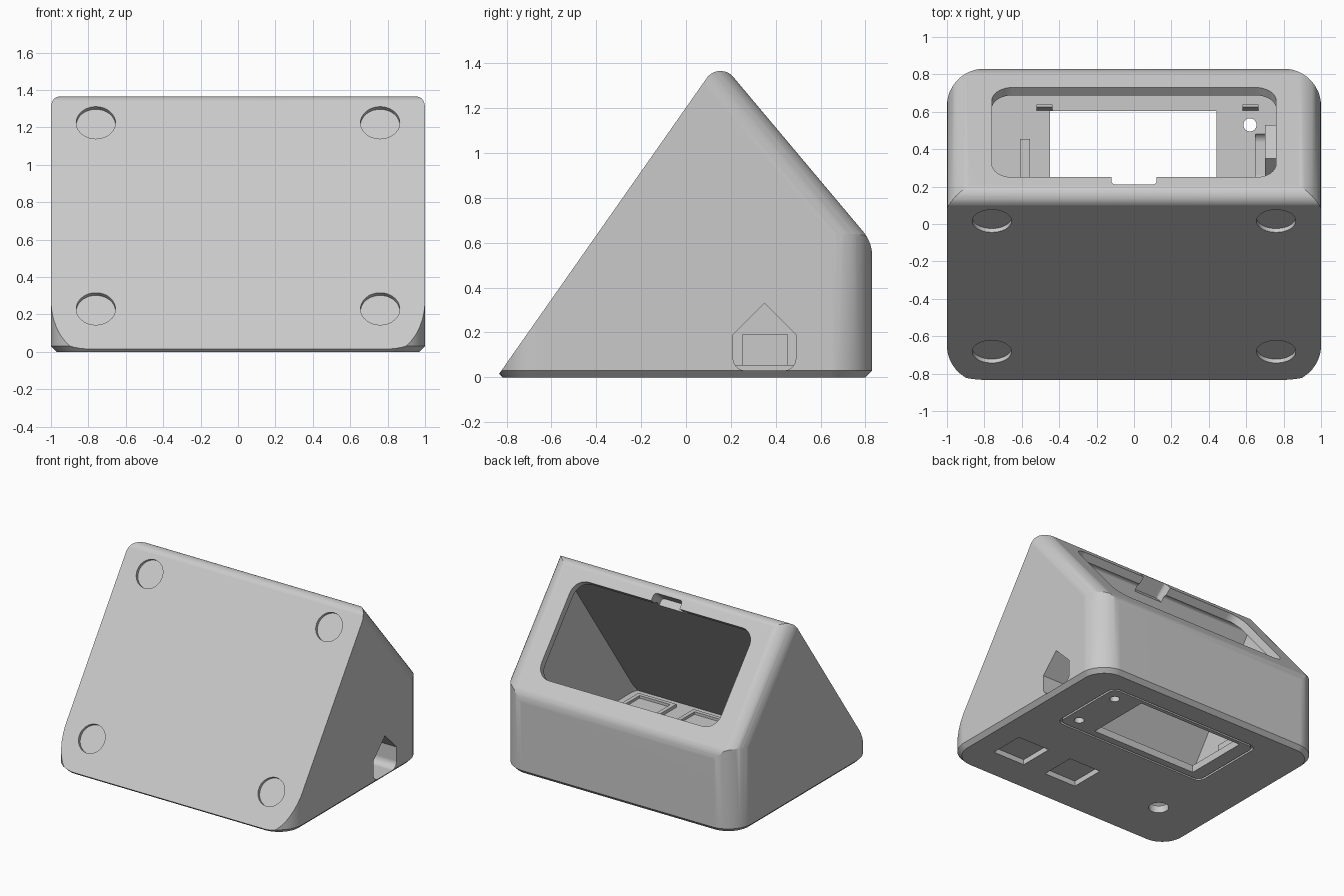
import bpy, bmesh, math
from mathutils import Vector, Matrix

if "Cube" in bpy.data.objects:
    bpy.data.objects.remove(bpy.data.objects["Cube"])

grey = bpy.data.materials.new("matte_grey")
grey.diffuse_color = (0.59, 0.59, 0.59, 1)
grey.use_nodes = True
grey.node_tree.nodes["Principled BSDF"].inputs["Base Color"].default_value = grey.diffuse_color

FRONT = Vector((0, -0.8185, 0.5745))      # normal of the leaning front face
SLOPE = Vector((0, 0.7656, 0.6433))       # normal of the rear slope
BACK, DOWN = Vector((0, 1, 0)), Vector((0, 0, -1))
P_FRONT, P_SLOPE = Vector((0, -0.83, 0.02)), Vector((0, 0.21, 1.34))
Y_FRONT, Y_BACK = -0.847, 0.83


def add(name, bm, helper=False):
    bmesh.ops.recalc_face_normals(bm, faces=bm.faces[:])
    me = bpy.data.meshes.new(name)
    bm.to_mesh(me)
    bm.free()
    me.materials.append(grey)
    ob = bpy.data.objects.new(name, me)
    bpy.context.collection.objects.link(ob)
    ob.hide_render = helper
    return ob


def shell(name, side, front, slope, back, floor, radius, edge_r, apex_r, chamfer, helper=False):
    """Convex wedge trimmed from a block by planes; arguments are inward offsets and radii."""
    bm = bmesh.new()
    bmesh.ops.create_cube(bm, size=6)

    def cut(co, no):
        bmesh.ops.bisect_plane(bm, geom=bm.verts[:] + bm.edges[:] + bm.faces[:], dist=1e-5,
                               plane_co=co, plane_no=no, clear_outer=True)
        if any(e.is_boundary for e in bm.edges):
            bmesh.ops.holes_fill(bm, edges=[e for e in bm.edges if e.is_boundary], sides=0)

    def fillet(a, pa, b, pb, r, steps):
        # cylinder tangent to planes (a, pa) and (b, pb)
        da, db, c = a.dot(pa) - r, b.dot(pb) - r, a.dot(b)
        centre = a * ((da - c * db) / (1 - c * c)) + b * ((db - c * da) / (1 - c * c))
        for i in range(1, steps):
            ang = a.angle(b) * i / steps
            n = (a * math.sin(a.angle(b) - ang) + b * math.sin(ang)).normalized()
            cut(centre + n * r, n)

    pf, ps = P_FRONT - FRONT * front, P_SLOPE - SLOPE * slope
    pb, y0 = Vector((0, Y_BACK - back, 0)), Vector((0, Y_FRONT + back, 0))
    half = 1 - side
    cut(Vector((0, 0, floor)), DOWN)
    for no, co in ((FRONT, pf), (SLOPE, ps), (BACK, pb), (-BACK, y0)):
        cut(co, no)
    sides = [(Vector((s, 0, 0)), Vector((s * half, 0, 0))) for s in (1, -1)]
    for n, p in sides:
        cut(p, n)
    for n, p in sides:
        fillet(n, p, BACK, pb, radius, 10)
        fillet(n, p, -BACK, y0, radius, 10)
        fillet(n, p, SLOPE, ps, edge_r, 10)
    fillet(FRONT, pf, SLOPE, ps, apex_r, 10)
    fillet(SLOPE, ps, BACK, pb, 0.17, 6)
    # chamfer around the foot
    if chamfer:
        for k in range(40):
            a = math.tau * k / 40
            n = Vector((math.cos(a), math.sin(a), 0))
            c = Vector((math.copysign(half - radius, n.x),
                        pb.y - radius if n.y > 0 else y0.y + radius, chamfer))
            cut(c + n * radius, (n + DOWN).normalized())
    return add(name, bm, helper)


def prism(name, pts, depth, m=Matrix(), helper=True):
    """Extrude a 2D outline by depth along local +z, then place it with m."""
    bm = bmesh.new()
    f = bm.faces.new([bm.verts.new((x, y, 0)) for x, y in pts])
    r = bmesh.ops.extrude_face_region(bm, geom=[f])
    bmesh.ops.translate(bm, vec=(0, 0, depth), verts=[v for v in r["geom"] if isinstance(v, bmesh.types.BMVert)])
    bm.transform(m)
    return add(name, bm, helper)


def arc(cx, cy, r, a0, a1, n=8):
    return [(cx + r * math.cos(math.radians(a0 + (a1 - a0) * i / n)),
             cy + r * math.sin(math.radians(a0 + (a1 - a0) * i / n))) for i in range(n + 1)]


def rrect(x0, x1, y0, y1, r=0.0):
    if not r:
        return [(x0, y0), (x1, y0), (x1, y1), (x0, y1)]
    return (arc(x1 - r, y1 - r, r, 0, 90) + arc(x0 + r, y1 - r, r, 90, 180)
            + arc(x0 + r, y0 + r, r, 180, 270) + arc(x1 - r, y0 + r, r, 270, 360))


def circle(x, y, r):
    return arc(x, y, r, 0, 360, 40)[:-1]


def frame(origin, x, y):
    z = x.cross(y)
    return Matrix.Translation(origin) @ Matrix((x, y, z)).transposed().to_4x4()


def carve(target, cutter, keep=False):
    md = target.modifiers.new("cut", "BOOLEAN")
    md.operation, md.solver, md.object = "DIFFERENCE", "EXACT", cutter
    bpy.context.view_layer.objects.active = target
    bpy.ops.object.modifier_apply(modifier=md.name)
    if not keep:
        bpy.data.objects.remove(cutter)


def lift(z):
    return Matrix.Translation((0, 0, z))


X = Vector((1, 0, 0))
body = shell("housing", 0, 0, 0, 0, 0, 0.2, 0.132, 0.075, 0.03)
carve(body, shell("cavity", 0.11, 0.115, 0.055, 0.1, 0.055, 0.15, 0.06, 0.03, 0, True))

# rear window with a finger notch in its upper edge, cut square to the slope
centre = Vector((0, 0.49, P_SLOPE.z - (0.49 - P_SLOPE.y) * SLOPE.y / SLOPE.z))
on_slope = frame(centre - SLOPE * 0.12, X, SLOPE.cross(X))
carve(body, prism("window", rrect(-0.76, 0.76, -0.373, 0.373, 0.11), 0.3, on_slope))
carve(body, prism("notch", rrect(-0.12, 0.12, -0.435, -0.3, 0.025), 0.3, on_slope))

# round pad pockets in the front face
for px in (-0.76, 0.76):
    for pz in (0.23, 1.225):
        p = Vector((px, P_FRONT.y + (pz - P_FRONT.z) * FRONT.z / -FRONT.y, pz))
        carve(body, prism("pad_pocket", circle(0, 0, 0.105), 0.2, frame(p - FRONT * 0.025, X, FRONT.cross(X))))


# gabled cable port through the right wall, with an inner sleeve
def port(g):
    return ([(0.49 + g, 0.19 + 0.4 * g), (0.35, 0.33 + 1.4 * g), (0.21 - g, 0.19 + 0.4 * g)]
            + arc(0.265, 0.085, 0.055 + g, 180, 270) + arc(0.435, 0.085, 0.055 + g, 270, 360))


tunnel = prism("cable_port", port(0), 0.5, frame(Vector((0.65, 0, 0)), BACK, -DOWN))
sleeve = prism("port_sleeve", port(0.04), 0.2, frame(Vector((0.7, 0, 0)), BACK, -DOWN), False)
carve(sleeve, prism("sleeve_trim", rrect(0.6, 1.1, 0, 1), 0.2, lift(-0.15)))
carve(sleeve, tunnel, True)
carve(body, tunnel)

# groove outlining the hatch panel
groove = prism("groove", rrect(-0.57, 0.73, 0.03, 0.65, 0.06), 0.12, lift(-0.1))
carve(groove, prism("groove_core", rrect(-0.555, 0.715, 0.045, 0.635, 0.05), 0.3, lift(-0.2)))
carve(body, groove)

# hatch, screw holes and button hole
carve(body, prism("hatch", rrect(-0.45, 0.44, 0.1, 0.605), 0.3, lift(-0.1)))
for x, y, r in ((0.62, 0.53, 0.035), (0.62, 0.145, 0.035), (-0.585, -0.43, 0.07)):
    carve(body, prism("hole", circle(x, y, r), 0.25, lift(-0.1)))

parts = [body, sleeve]
# square pockets under the floor with shallow trays above
for x in (0.655, 0.19):
    y = -0.44
    carve(body, prism("square_pocket", rrect(x - 0.135, x + 0.135, y - 0.135, y + 0.135), 0.14, lift(-0.1)))
    tray = prism("pocket_tray", rrect(x - 0.16, x + 0.16, y - 0.15, y + 0.15), 0.03, lift(0.05), False)
    carve(tray, prism("tray_recess", rrect(x - 0.13, x + 0.13, y - 0.12, y + 0.12), 0.1, lift(0.06)))
    parts.append(tray)

# inner rib and latch wedges
parts.append(prism("inner_rib", rrect(-0.61, -0.555, 0.25, 0.455), 0.14, lift(0.05), False))
for x in (-0.52, 0.58):
    parts.append(prism("latch_wedge", [(0.605, 0.05), (0.64, 0.05), (0.64, 0.15), (0.625, 0.15)], 0.085,
                       frame(Vector((x, 0, 0)), BACK, -DOWN), False))

# smooth rounded edges, keep flats flat
for ob in parts:
    bpy.ops.object.select_all(action="DESELECT")
    ob.select_set(True)
    bpy.context.view_layer.objects.active = ob
    bpy.ops.object.shade_smooth_by_angle(angle=math.radians(25))
    wn = ob.modifiers.new("even_normals", "WEIGHTED_NORMAL")
    wn.keep_sharp = True
